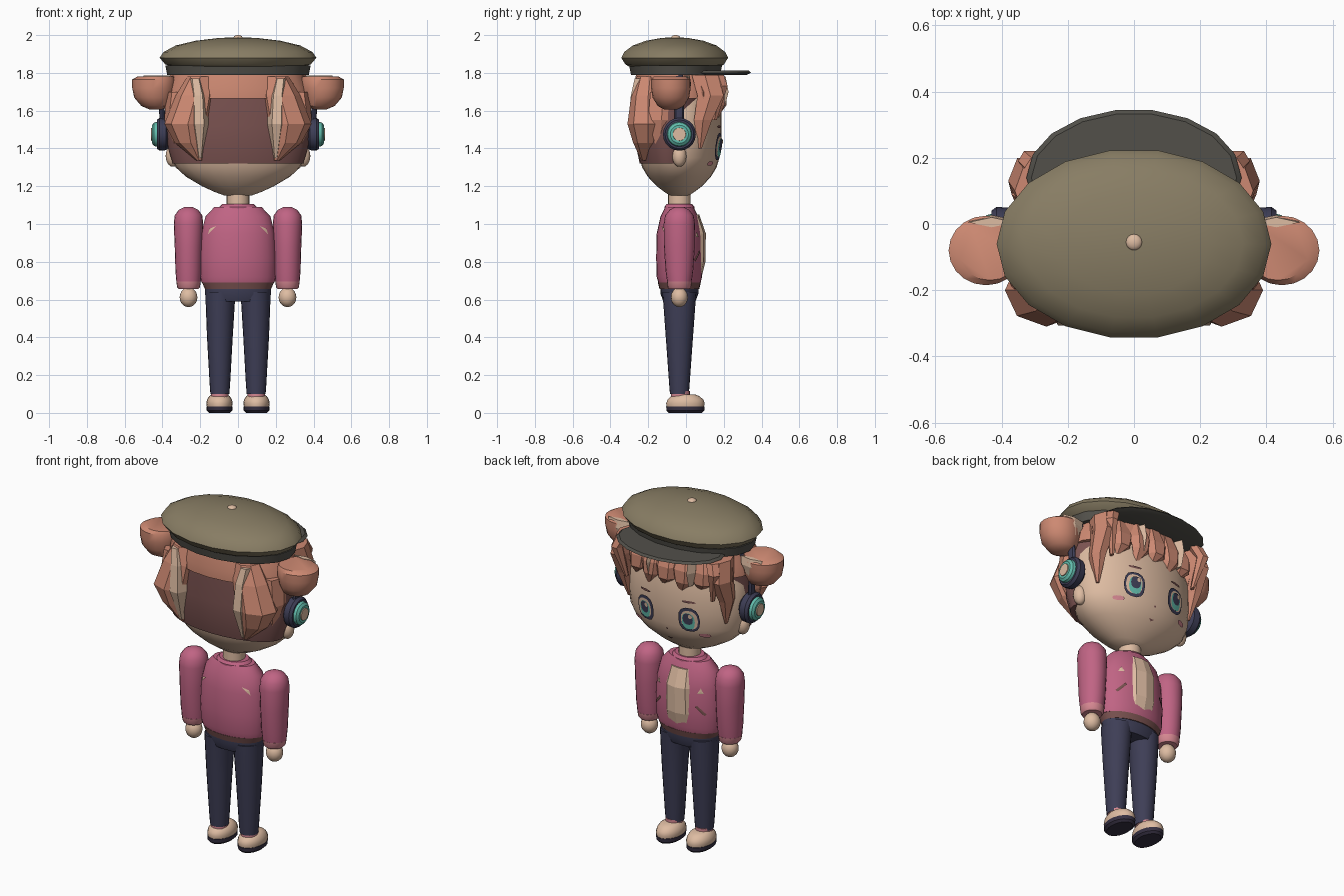
import bpy, bmesh, math

if "Cube" in bpy.data.objects:
    bpy.data.objects.remove(bpy.data.objects["Cube"])


def material(name, r, g, b):
    lin = [((c / 255 + 0.055) / 1.055) ** 2.4 for c in (r, g, b)] + [1]
    m = bpy.data.materials.new(name)
    m.use_nodes = True
    m.diffuse_color = lin
    m.node_tree.nodes["Principled BSDF"].inputs["Base Color"].default_value = lin
    return m


skin = material("skin", 222, 188, 162)
hair = material("light hair", 205, 137, 114)
dark = material("dark hair", 122, 82, 80)
olive = material("olive cloth", 136, 125, 100)
grey = material("dark visor", 82, 80, 74)
navy = material("navy cloth", 62, 62, 86)
teal = material("teal", 98, 188, 172)
pink = material("jacket pink", 192, 100, 132)
cuff = material("cuff pink", 214, 136, 146)
sole = material("sole", 54, 48, 66)

CY = -0.035
smooth_parts = []


def finish(name, bm, mat, smooth):
    me = bpy.data.meshes.new(name)
    bm.to_mesh(me)
    bm.free()
    me.materials.append(mat)
    ob = bpy.data.objects.new(name, me)
    bpy.context.collection.objects.link(ob)
    if smooth:
        smooth_parts.append(ob)
    return ob


def loft(name, rings, mat, n=20, smooth=True, place=lambda x, y, z: (x, y, z)):
    """Skin elliptical rings given as (centre x, centre y, height, radius x, radius y)."""
    bm = bmesh.new()
    loops = []
    for cx, cy, z, rx, ry in rings:
        loops.append([bm.verts.new(place(cx + rx * math.cos(math.tau * i / n),
                                         cy + ry * math.sin(math.tau * i / n), z))
                      for i in range(n)])
    for a, b in zip(loops, loops[1:]):
        for i in range(n):
            j = (i + 1) % n
            bm.faces.new((a[i], a[j], b[j], b[i]))
    bm.faces.new(loops[0])
    bm.faces.new(loops[-1])
    bmesh.ops.recalc_face_normals(bm, faces=bm.faces)
    return finish(name, bm, mat, smooth)


def turned(name, cx, cy, profile, mat, n=20):
    return loft(name, [(cx, cy, z, rx, ry) for z, rx, ry in profile], mat, n)


def ball(name, c, r, mat, n=16):
    bm = bmesh.new()
    bmesh.ops.create_uvsphere(bm, u_segments=n, v_segments=n // 2 + 2, radius=1)
    for v in bm.verts:
        v.co = [c[k] + v.co[k] * r[k] for k in range(3)]
    return finish(name, bm, mat, True)


def surface(profile, side=1):
    """Depth of a turned body at a given x and z."""
    def depth(x, z):
        for (z0, a0, b0), (z1, a1, b1) in zip(profile, profile[1:]):
            if z0 <= z <= z1:
                t = (z - z0) / (z1 - z0)
                rx, ry = a0 + t * (a1 - a0), b0 + t * (b1 - b0)
                return CY + side * ry * math.sqrt(max(0, 1 - (x / rx) ** 2))
        return CY
    return depth


def plate(name, pts, depth, lift, mat, side=1):
    """Painted detail that hugs a surface."""
    bm = bmesh.new()
    mid = [sum(p[k] for p in pts) / len(pts) for k in (0, 1)]
    vs = [bm.verts.new((x, depth(x, z) + side * lift, z)) for x, z in pts + [mid]]
    for i in range(len(pts)):
        f = bm.faces.new((vs[i], vs[(i + 1) % len(pts)], vs[-1]))
        f.normal_update()
        if f.normal.y * side < 0:
            f.normal_flip()
    return finish(name, bm, mat, False)


def oval(cx, cz, rx, rz, n=14, power=0.8):
    def sq(v):
        return math.copysign(abs(v) ** power, v)
    return [(cx + rx * sq(math.cos(math.tau * i / n)),
             cz + rz * sq(math.sin(math.tau * i / n))) for i in range(n)]


# Head, neck and torso
head_profile = [(1.15, .07, .05), (1.17, .125, .08), (1.2, .19, .12), (1.25, .275, .167),
                (1.3, .33, .197), (1.35, .355, .212), (1.45, .37, .223), (1.6, .365, .222),
                (1.76, .3, .18)]
torso_profile = [(.69, .193, .112), (.72, .2, .12), (.82, .202, .123), (.95, .195, .12),
                 (1.04, .172, .1), (1.09, .125, .075)]
turned("head", 0, CY, head_profile, skin, 28)
turned("neck", 0, CY, [(1.05, .06, .06), (1.18, .06, .06)], skin)
turned("jacket_body", 0, CY, torso_profile, pink, 28)
turned("jacket_hem", 0, CY, [(.655, .175, .105), (.69, .19, .114)], dark, 28)
turned("collar", 0, CY, [(1.07, .1, .08), (1.09, .1, .08), (1.105, .085, .068)], pink)
loft("shirt_panel", [(0, .055, .72, .08, .028), (0, .065, .8, .086, .038),
                     (0, .065, .95, .084, .04), (0, .04, 1.05, .07, .03)], skin, 8, False)
turned("hips", 0, CY, [(.59, .16, .085), (.63, .176, .1), (.67, .176, .1)], navy, 24)

# Cap
turned("cap_crown", 0, -.06, [(1.825, .33, .23), (1.845, .385, .265), (1.88, .415, .287),
                              (1.91, .395, .272), (1.945, .33, .225), (1.97, .225, .155),
                              (1.985, .1, .07), (1.988, .02, .015)], olive, 18)
turned("cap_band", 0, -.055, [(1.79, .375, .24), (1.84, .385, .25)], grey, 18)
turned("cap_visor", 0, .14, [(1.79, .29, .185), (1.8, .325, .207), (1.812, .31, .195)], grey, 18)
ball("cap_button", (0, -.055, 1.985), (.025, .025, .015), skin)

# Hair shell and crown
loft("hair_back", [(0, -.09, 1.32, .345, .155), (0, -.09, 1.4, .37, .172),
                   (0, -.085, 1.52, .384, .182), (0, -.06, 1.68, .378, .2)], dark, 28)
loft("hair_crown", [(0, -.045, 1.665, .385, .235), (0, -.045, 1.72, .375, .235),
                    (0, -.045, 1.81, .335, .215)], hair, 24)


def lock(name, rings, mat, n=6):
    return loft(name, rings, mat, n, False)


# Fringe tufts following the brow
for i in range(7):
    u = (i - 3) / 3
    x, y = .3 * u, .17 - .09 * u * u
    tip = 1.55 + .03 * (i % 2)
    lock("fringe_tuft", [(x * .95, y - .02, 1.79, .05, .035), (x, y + .01, 1.7, .07, .04),
                         (x * 1.03, y + .015, 1.63, .055, .035),
                         (x * 1.03 + .02, y, tip, .008, .008)], hair)
for x in (-.16, .1):
    lock("fringe_streak", [(x, .16, 1.78, .02, .05), (x, .175, 1.7, .025, .05),
                           (x, .175, 1.62, .008, .03)], skin, 4)

face = surface(head_profile)
front = surface(torso_profile)
back = surface(torso_profile, -1)
plate("mouth", [(-.018, 1.262), (.018, 1.262), (0, 1.25)], face, .006, dark)
plate("nose", oval(0, 1.325, .006, .006, 6), face, .005, dark)

for s, tag in ((1, "left_"), (-1, "right_")):
    # Back and side locks
    lock(tag + "back_lock", [(s * .2, -.19, 1.78, .07, .07), (s * .225, -.2, 1.68, .105, .09),
                             (s * .265, -.2, 1.53, .125, .11), (s * .25, -.2, 1.43, .085, .08),
                             (s * .205, -.215, 1.335, .015, .02)], hair, 8)
    lock(tag + "back_streak", [(s * .225, -.22, 1.77, .035, .06), (s * .21, -.24, 1.68, .045, .06),
                               (s * .205, -.25, 1.53, .05, .065),
                               (s * .2, -.22, 1.35, .012, .03)], skin)
    lock(tag + "side_lock", [(s * .31, .1, 1.79, .05, .08), (s * .325, .13, 1.68, .055, .08),
                             (s * .33, .09, 1.55, .04, .055), (s * .315, .075, 1.4, .008, .01)], hair)
    lock(tag + "temple_tuft", [(s * .29, .17, 1.79, .04, .035), (s * .315, .19, 1.73, .035, .035),
                               (s * .28, .15, 1.55, .01, .015)], hair)
    lock(tag + "nape_lock", [(s * .32, -.12, 1.7, .06, .08), (s * .345, -.13, 1.55, .045, .08),
                             (s * .325, -.14, 1.4, .012, .02)], hair)
    # Animal ear, cut flat on top
    x = s * .447
    loft(tag + "animal_ear", [(s * .435, -.08, 1.607, .035, .035), (s * .437, -.08, 1.625, .075, .07),
                              (x, -.08, 1.67, .103, .097), (x, -.08, 1.72, .113, .105),
                              (x, -.08, 1.765, .113, .105), (s * .435, -.08, 1.782, .095, .09)], hair)
    lock(tag + "ear_streak", [(s * .43, .005, 1.785, .07, .015), (s * .43, .015, 1.74, .06, .012),
                              (s * .42, .005, 1.68, .02, .01)], skin, 4)
    # Human ear and headphone
    ball(tag + "ear", (s * .345, CY, 1.36), (.038, .038, .057), skin)

    def outward(px, py, h):
        return (s * h, CY + px, 1.475 + py)
    for part, mat, prof in (("headphone_cup", navy, ((.36, .06), (.38, .084), (.415, .087), (.43, .076))),
                            ("headphone_pad", teal, ((.42, .068), (.445, .062), (.455, .048))),
                            ("headphone_centre", skin, ((.44, .037), (.46, .034)))):
        loft(tag + part, [(0, 0, h, r, r) for h, r in prof], mat, 20, True, outward)
    loft(tag + "headphone_arm", [(s * .4, CY, 1.54, .015, .025), (s * .405, CY, 1.65, .015, .025),
                                 (s * .37, CY, 1.75, .015, .025), (s * .28, CY, 1.83, .02, .025)], navy, 8)
    # Eye layers, brow and blush
    ex = s * .14
    plate(tag + "eye_outline", oval(ex, 1.41, .06, .072), face, .008, navy)
    plate(tag + "eye_white", oval(ex + s * .004, 1.41, .047, .056), face, .011, skin)
    plate(tag + "eye_iris", oval(ex, 1.403, .036, .05), face, .014, teal)
    plate(tag + "eye_pupil", oval(ex, 1.418, .028, .034), face, .017, navy)
    plate(tag + "eye_glint", oval(ex - .015, 1.435, .011, .013, 8), face, .02, skin)
    plate(tag + "brow", oval(ex, 1.515, .04, .007, 8), face, .006, dark)
    plate(tag + "blush", oval(s * .215, 1.32, .03, .012, 10), face, .007, cuff)
    # Jacket details
    plate(tag + "pocket", [(s * .11, .85), (s * .12, .86), (s * .165, .81), (s * .155, .8)],
          front, .007, dark)
    plate(tag + "badge", [(s * .12, .93), (s * .15, .93), (s * .135, .96)], front, .007, skin)
    plate(tag + "back_mark", [(s * .115, .99), (s * .135, .97), (s * .16, .945), (s * .15, .975)],
          back, .007, skin, -1)
    # Arm
    ax = s * .262
    turned(tag + "sleeve", ax, CY, [(.69, .064, .064), (.75, .069, .073), (.88, .073, .082),
                                    (1.0, .078, .083), (1.045, .073, .076), (1.075, .052, .052),
                                    (1.09, .022, .022)], pink)
    turned(tag + "cuff", ax, CY, [(.655, .052, .055), (.665, .06, .062), (.695, .065, .066)], cuff)
    ball(tag + "hand", (ax, CY, .612), (.047, .045, .052), skin)
    # Leg and shoe
    loft(tag + "leg", [(s * .096, CY, .1, .05, .05), (s * .096, CY, .15, .054, .054),
                       (s * .096, CY, .4, .068, .072), (s * .094, CY, .58, .077, .085),
                       (s * .09, CY, .64, .082, .09)], navy)
    turned(tag + "sock", s * .097, -.03, [(.07, .046, .05), (.115, .046, .05)], cuff)
    turned(tag + "shoe", s * .098, -.003, [(.03, .066, .098), (.05, .07, .102), (.07, .066, .095),
                                           (.088, .055, .075), (.098, .04, .05)], skin)
    turned(tag + "sole", s * .098, -.003, [(0, .055, .088), (.012, .068, .1), (.034, .069, .102)], sole)

# Smooth shading with crisp edges
bpy.ops.object.select_all(action="DESELECT")
for ob in smooth_parts:
    ob.select_set(True)
bpy.context.view_layer.objects.active = smooth_parts[0]
bpy.ops.object.shade_smooth_by_angle(angle=math.radians(35))
